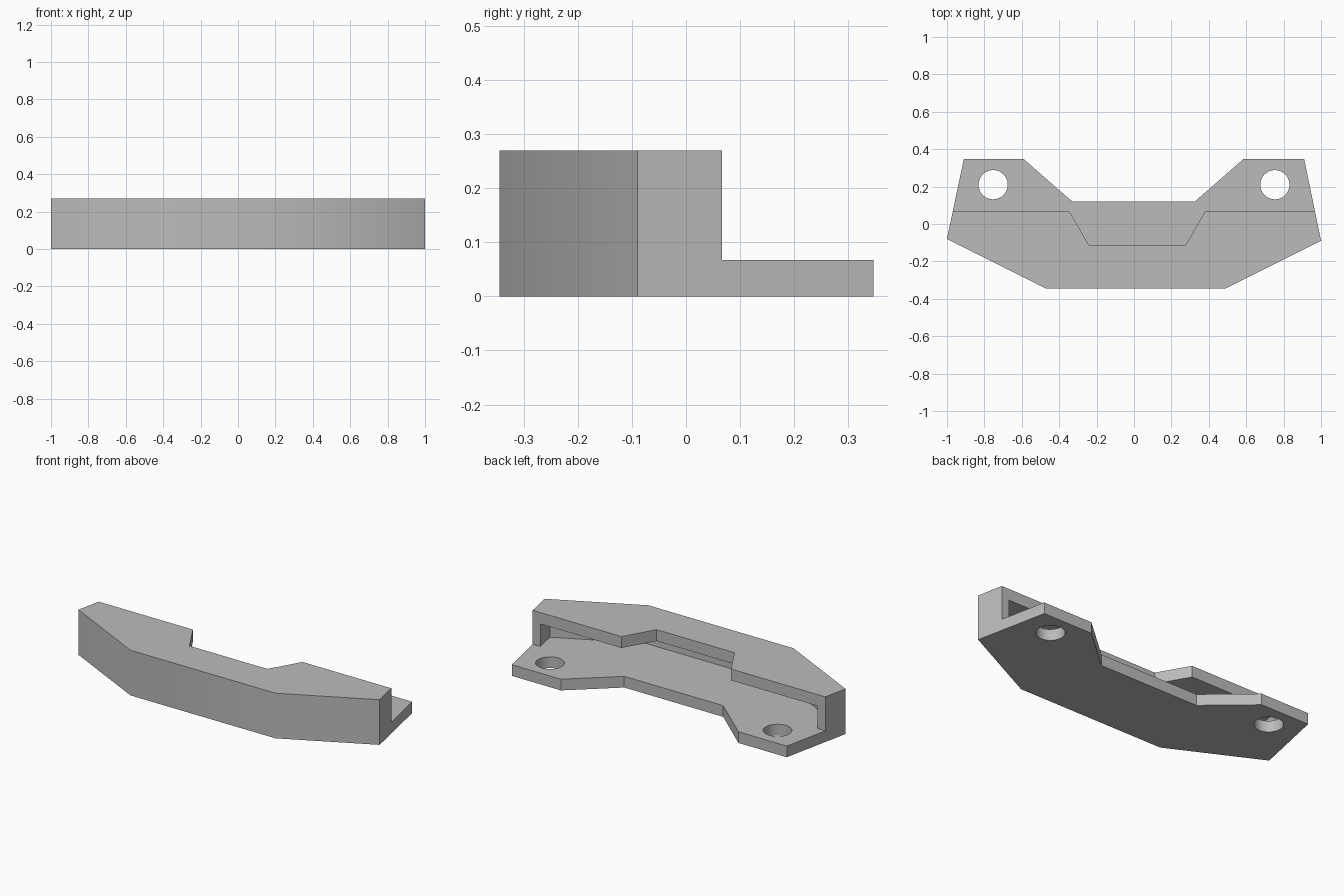
import bpy
import bmesh
import math

cube = bpy.data.objects.get("Cube")
if cube:
    bpy.data.objects.remove(cube, do_unlink=True)

HEIGHT, FLOOR, ROOF_UNDER = 0.27, 0.067, 0.202

grey = bpy.data.materials.new("plain grey")
grey.use_nodes = True
colour = (0.5, 0.5, 0.5, 1)
grey.diffuse_color = colour
grey.node_tree.nodes["Principled BSDF"].inputs["Base Color"].default_value = colour


def prism(name, outline, low, high):
    """Extrude a flat outline between two heights."""
    bm = bmesh.new()
    face = bm.faces.new([bm.verts.new((x, y, low)) for x, y in outline])
    top = bmesh.ops.extrude_face_region(bm, geom=[face])["geom"]
    verts = [v for v in top if isinstance(v, bmesh.types.BMVert)]
    bmesh.ops.translate(bm, verts=verts, vec=(0, 0, high - low))
    bmesh.ops.recalc_face_normals(bm, faces=bm.faces)
    mesh = bpy.data.meshes.new(name)
    bm.to_mesh(mesh)
    bm.free()
    mesh.materials.append(grey)
    obj = bpy.data.objects.new(name, mesh)
    bpy.context.collection.objects.link(obj)
    return obj


def cut(body, cutter):
    """Subtract the cutter and discard it."""
    cutter.hide_render = True
    mod = body.modifiers.new("cut", "BOOLEAN")
    mod.operation = "DIFFERENCE"
    mod.solver = "EXACT"
    mod.object = cutter
    bpy.context.view_layer.objects.active = body
    bpy.ops.object.modifier_apply(modifier=mod.name)
    bpy.data.objects.remove(cutter, do_unlink=True)


# Full bracket outline
bracket = prism("bracket_housing", [
    (-0.91, 0.347), (-1, -0.08), (-0.47, -0.345), (0.49, -0.345), (1, -0.09),
    (0.91, 0.347), (0.585, 0.347), (0.325, 0.12), (-0.33, 0.12), (-0.59, 0.347),
], 0, HEIGHT)

# Open rear step with the notch in the roof
cut(bracket, prism("rear_step_cutter", [
    (-1.2, 0.067), (-0.345, 0.067), (-0.24, -0.115), (0.275, -0.115),
    (0.38, 0.067), (1.2, 0.067), (1.2, 0.6), (-1.2, 0.6),
], FLOOR, 0.5))

# Hollow space behind the front wall
cut(bracket, prism("cavity_cutter", [
    (-0.89, 0.2), (-0.943, -0.052), (-0.458, -0.293), (0.478, -0.293),
    (0.943, -0.06), (0.89, 0.2),
], FLOOR, ROOF_UNDER))

# Mounting holes
for side in (-1, 1):
    ring = [(side * 0.753 + 0.078 * math.cos(math.tau * i / 48),
             0.21 + 0.078 * math.sin(math.tau * i / 48)) for i in range(48)]
    cut(bracket, prism("hole_cutter", ring, -0.1, 0.15))

# Soft shading on the holes and the shallow front bends
bpy.ops.object.select_all(action="DESELECT")
bracket.select_set(True)
bpy.context.view_layer.objects.active = bracket
bpy.ops.object.shade_smooth_by_angle(angle=math.radians(30))
